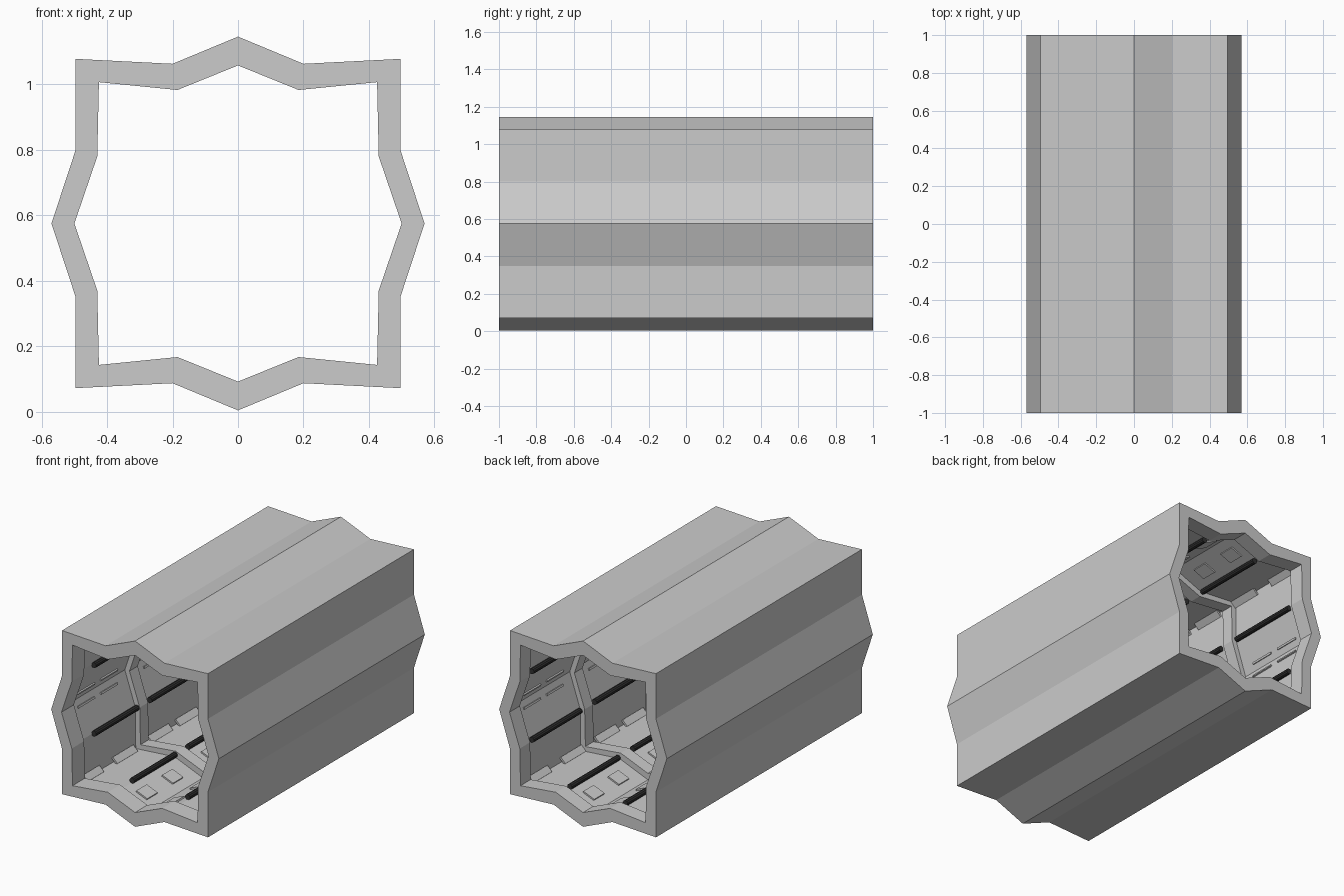
import bpy, bmesh, math
from mathutils import Vector, Matrix

if "Cube" in bpy.data.objects:
    bpy.data.objects.remove(bpy.data.objects["Cube"])

CZ = 0.575
# quarter profiles (x, z below centre): apex, bend, corner, bend, side apex
OUT_Q = [(0, -0.571), (0.2, -0.488), (0.496, -0.503), (0.496, -0.225), (0.57, 0)]
IN_Q = [(0, -0.483), (0.185, -0.408), (0.425, -0.432), (0.43, -0.205), (0.5, 0)]
BAYS = [(-0.88, -0.34), (-0.26, 0.29), (0.37, 0.9)]


def full(q):
    half = q + [(x, -z) for x, z in reversed(q[:-1])]
    pts = half + [(-x, z) for x, z in reversed(half[1:-1])]
    return [Vector((x, 0, z + CZ)) for x, z in pts]


OUTER, INNER = full(OUT_Q), full(IN_Q)
N = len(OUTER)


def section(t):
    return [a.lerp(b, t) for a, b in zip(INNER, OUTER)]


def finish(bm, name, mat=None):
    bmesh.ops.recalc_face_normals(bm, faces=bm.faces)
    me = bpy.data.meshes.new(name)
    bm.to_mesh(me)
    bm.free()
    ob = bpy.data.objects.new(name, me)
    bpy.context.collection.objects.link(ob)
    if mat:
        me.materials.append(mat)
    return ob


def add_box(bm, centre, size, angle):
    m = (Matrix.Translation(centre) @ Matrix.Rotation(-angle, 4, 'Y')
         @ Matrix.Diagonal((*size, 1)))
    bmesh.ops.create_cube(bm, size=1, matrix=m)


# corridor shell: outer skin, end rims, ribs and recessed bays in one loop
REC = 0.45
path = [(-1, 1), (1, 1), (1, 0)]
for y0, y1 in reversed(BAYS):
    path += [(y1, 0), (y1, REC), (y0, REC), (y0, 0)]
path.append((-1, 0))
bm = bmesh.new()
rings = [[bm.verts.new((p.x, y, p.z)) for p in section(t)] for y, t in path]
for a, b in zip(rings, rings[1:] + rings[:1]):
    for i in range(N):
        j = (i + 1) % N
        bm.faces.new((a[i], a[j], b[j], b[i]))
finish(bm, "corridor_shell")

# dark pipes along the bends of every bay
dark = bpy.data.materials.new("dark_pipe")
dark.diffuse_color = (0.03, 0.03, 0.03, 1)
dark.use_nodes = True
dark.node_tree.nodes["Principled BSDF"].inputs["Base Color"].default_value = dark.diffuse_color
bm = bmesh.new()
for y0, y1 in [(-0.76, -0.34), (-0.22, 0.25), (0.39, 0.86)]:
    for i in range(1, N, 2):
        p = section(0.27)[i]
        m = (Matrix.Translation((p.x, (y0 + y1) / 2, p.z))
             @ Matrix.Rotation(math.pi / 2, 4, 'X'))
        bmesh.ops.create_cone(bm, cap_ends=True, segments=10, radius1=0.017,
                              radius2=0.017, depth=y1 - y0, matrix=m)
finish(bm, "bend_pipes", dark)

# slanted clips in the corners
bm = bmesh.new()
for y in (-0.8, -0.47, -0.13, 0.14, 0.47, 0.8):
    for i in range(2, N, 4):
        p = section(0.22)[i]
        s = math.copysign(1, p.x * (p.z - CZ))
        add_box(bm, (p.x, y, p.z), (0.045, 0.2, 0.012), -s * math.pi / 4)
finish(bm, "corner_clips")


# thin panels laid on a facet between two profile points
def facet_boxes(name, facets, fracs, ys, width, length):
    bm = bmesh.new()
    prof = section(REC - 0.05)
    for i in facets:
        a, b = prof[i % N], prof[(i + 1) % N]
        d = b - a
        for f in fracs:
            fr = f if i % 4 == 0 else 1 - f
            p = a.lerp(b, fr)
            for y in ys:
                add_box(bm, (p.x, y, p.z), (width, length, 0.01),
                        math.atan2(d.z, d.x))
    finish(bm, name)


facet_boxes("floor_and_ceiling_plates", (0, 7, 8, 15), (0.5,),
            (-0.75, -0.5, -0.12, 0.13, 0.52, 0.76), 0.08, 0.1)
facet_boxes("wall_strips", (3, 4, 11, 12), (0.2,),
            (-0.74, -0.52, -0.1, 0.13, 0.54, 0.76), 0.012, 0.16)
